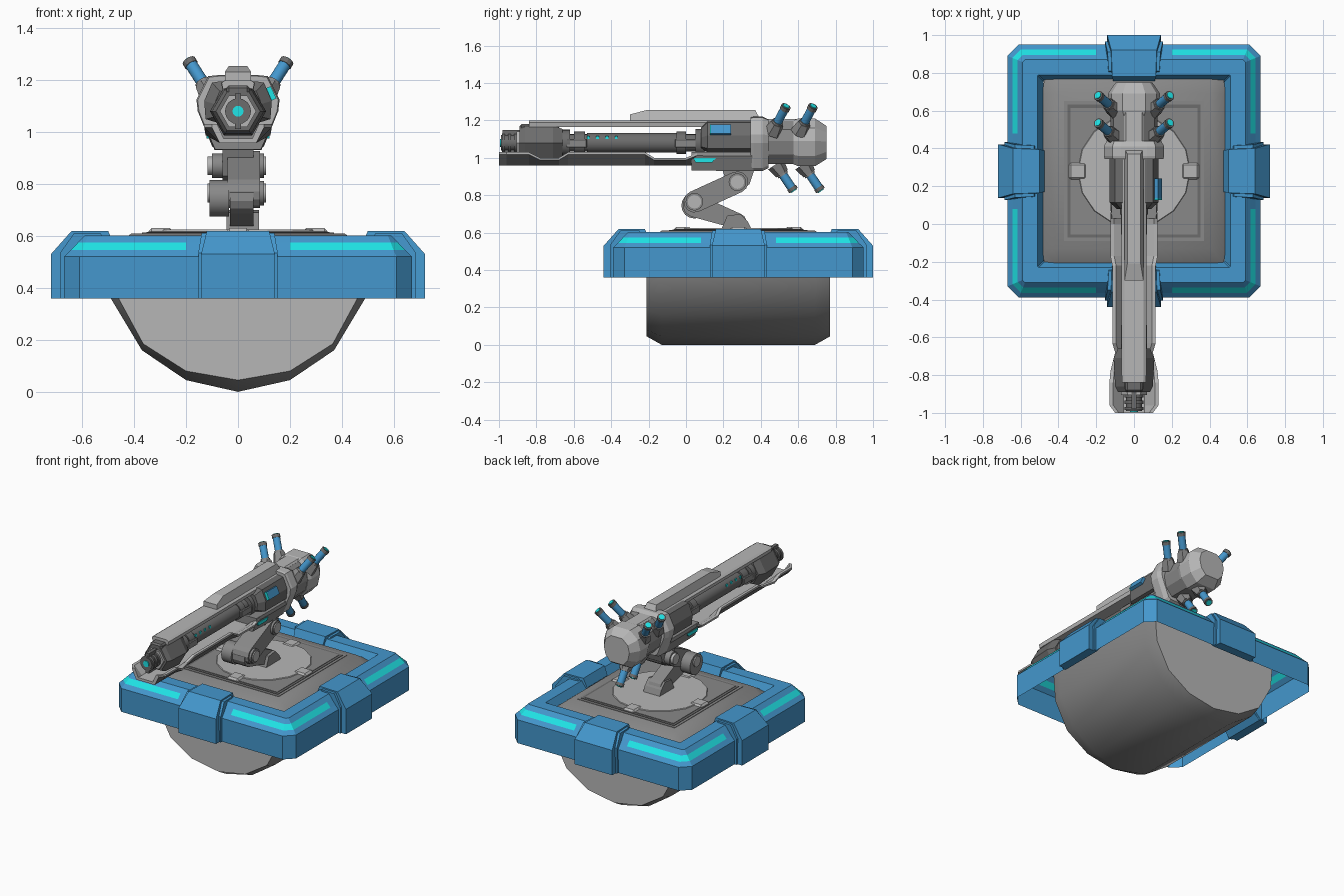
import bpy, bmesh, math
from mathutils import Vector, Matrix

if "Cube" in bpy.data.objects:
    bpy.data.objects.remove(bpy.data.objects["Cube"])


def material(name, r, g, b):
    m = bpy.data.materials.new(name)
    m.diffuse_color = (r, g, b, 1)
    m.use_nodes = True
    m.node_tree.nodes["Principled BSDF"].inputs["Base Color"].default_value = m.diffuse_color
    return m


LIGHT = material("light grey", 0.47, 0.47, 0.47)
MID = material("mid grey", 0.25, 0.25, 0.25)
DARK = material("dark grey", 0.15, 0.15, 0.15)
BLUE = material("blue", 0.058, 0.31, 0.61)
CYAN = material("glowing cyan", 0.015, 0.84, 0.86)
CY = 0.28  # y of the base centre


def finish(name, bm, mats, smooth=False):
    bmesh.ops.recalc_face_normals(bm, faces=bm.faces)
    me = bpy.data.meshes.new(name)
    bm.to_mesh(me)
    bm.free()
    for m in mats:
        me.materials.append(m)
    ob = bpy.data.objects.new(name, me)
    bpy.context.collection.objects.link(ob)
    if smooth:
        bpy.context.view_layer.objects.active = ob
        ob.select_set(True)
        bpy.ops.object.shade_smooth_by_angle(angle=math.radians(35))
        ob.select_set(False)
    return ob


def loft(name, rows, mats, rule=None, caps=True, closed=True, cap_mat=0, smooth=False):
    """Skin a list of equally long point rows; rule(row, segment) picks the material."""
    bm = bmesh.new()
    vs = [[bm.verts.new(p) for p in row] for row in rows]
    n = len(rows[0])
    for j in range(len(rows) - 1):
        for k in range(n if closed else n - 1):
            k2 = (k + 1) % n
            f = bm.faces.new((vs[j][k], vs[j][k2], vs[j + 1][k2], vs[j + 1][k]))
            f.material_index = rule(j, k) if rule else 0
    if caps:
        for row in (vs[0], vs[-1]):
            bm.faces.new(row).material_index = cap_mat
    return finish(name, bm, mats, smooth)


def sym(half):
    """Mirror a half section of (x, z) points, x >= 0."""
    return half + [(-x, z) for x, z in reversed(half) if x > 1e-6]


def along_y(name, half, stations, mats, zc=1.08, **kw):
    """Loft a mirrored section through (y, scale) stations around height zc."""
    s = sym(half)
    rows = [[(x * k, y, zc + (z - zc) * k) for x, z in s] for y, k in stations]
    return loft(name, rows, mats, **kw)


def prism(name, yz, x0, x1, mat):
    return loft(name, [[(x, y, z) for y, z in yz] for x in (x0, x1)], [mat])


def box(name, lo, hi, mat, bevel=0):
    bm = bmesh.new()
    bmesh.ops.create_cube(bm, size=1)
    for v in bm.verts:
        v.co = [(a + b) / 2 + c * (b - a) for a, b, c in zip(lo, hi, v.co)]
    if bevel:
        bmesh.ops.bevel(bm, geom=bm.edges[:], offset=bevel, segments=1, affect='EDGES')
    return finish(name, bm, [mat])


def cyl(name, p, q, r, mat, n=12, r2=None, smooth=False):
    p, q = Vector(p), Vector(q)
    d = q - p
    bm = bmesh.new()
    rot = d.to_track_quat('Z', 'Y').to_matrix().to_4x4()
    bmesh.ops.create_cone(bm, cap_ends=True, segments=n, radius1=r, radius2=r if r2 is None else r2,
                          depth=d.length, matrix=Matrix.Translation((p + q) / 2) @ rot)
    return finish(name, bm, [mat], smooth)


def capsule(a, b, ra, rb, n=6):
    """yz outline of a link between two pivots."""
    ang = math.atan2(b[1] - a[1], b[0] - a[0])
    pts = []
    for c, r, s in ((b, rb, -math.pi / 2), (a, ra, math.pi / 2)):
        for i in range(n + 1):
            t = ang + s + math.pi * i / n
            pts.append((c[0] + r * math.cos(t), c[1] + r * math.sin(t)))
    return pts


# --- Base: rounded hull ---
full = sym([(0, 0.0), (0.2, 0.045), (0.37, 0.16), (0.49, 0.36), (0.485, 0.55), (0.41, 0.61)])
end = sym([(0, 0.045), (0.2, 0.08), (0.365, 0.185), (0.46, 0.36), (0.475, 0.55), (0.41, 0.56)])
loft("hull", [[(x, y, z) for x, z in s] for y, s in
              ((-0.21, end), (-0.13, full), (0.69, full), (0.77, end))],
     [MID, LIGHT], cap_mat=1, smooth=True)

# --- Base: open blue rim with glowing strips on its slope ---
def rim_loop(o, z):
    h, c = 0.67 - o, max(0.06 - 0.586 * o, 0.005)
    pts = []
    for q in range(4):
        rot = Matrix.Rotation(q * math.pi / 2, 3, 'Z')
        for t in (-(h - c), -0.2, 0.2, h - c):
            pts.append(rot @ Vector((t, -h, z)) + Vector((0, CY, 0)))
    return pts


loft("rim", [rim_loop(o, z) for o, z in ((0, 0.36), (0, 0.52), (0.026, 0.545), (0.054, 0.575),
                                         (0.08, 0.602), (0.16, 0.602), (0.192, 0.545))],
     [BLUE, CYAN], rule=lambda j, k: int(j == 2 and k % 4 != 1), caps=False)

# --- Base: four clamps over the rim ---
clamp = [(0, 0.36, 0.142), (0, 0.53, 0.142), (0.08, 0.62, 0.12), (0.22, 0.62, 0.115),
         (0.245, 0.56, 0.11), (0.06, 0.36, 0.142)]
flange = [(0.035, 0.36, 0.153), (0.035, 0.535, 0.153), (0.09, 0.612, 0.14), (0.19, 0.612, 0.135),
          (0.22, 0.56, 0.13), (0.06, 0.36, 0.153)]
for q, side in enumerate(("front", "right", "back", "left")):
    rot = Matrix.Rotation(q * math.pi / 2, 3, 'Z')
    for part, prof in (("clamp", clamp), ("clamp_flange", flange)):
        loft(f"{side}_{part}", [[rot @ Vector((s * w, -0.72 + d, z)) + Vector((0, CY, 0)) for d, z, w in prof]
                                for s in (-1, 1)], [BLUE])
    # turntable lugs
    lug = box(f"{side}_lug", (-0.045, -0.345, 0.6), (0.045, -0.25, 0.63), LIGHT, 0.012)
    lug.matrix_world = Matrix.Translation((0, CY, 0)) @ rot.to_4x4()

# --- Deck panel and turntable ---
for i, (h, z, m) in enumerate(((0.37, 0.613, MID), (0.352, 0.616, DARK), (0.335, 0.619, MID))):
    box(f"deck_panel_{i}", (-h, CY - h, 0.6), (h, CY + h, z), m)
cyl("turntable", (0, CY, 0.6), (0, CY, 0.624), 0.31, LIGHT, 16, 0.295)

# --- Folding arm ---
prism("arm_foot", [(0.19, 0.62), (0.35, 0.62), (0.33, 0.66), (0.29, 0.7), (0.22, 0.69)], -0.045, 0.08, MID)
prism("lower_link", capsule((0.045, 0.745), (0.28, 0.66), 0.062, 0.042), -0.03, 0.06, MID)
prism("upper_link", capsule((0.045, 0.765), (0.275, 0.87), 0.058, 0.058), -0.04, 0.085, MID)
prism("gun_bracket", [(0.19, 0.95), (0.37, 0.95), (0.34, 0.86), (0.29, 0.815), (0.23, 0.83)], -0.06, 0.06, MID)
for nm, y, z in (("elbow", 0.045, 0.765), ("shoulder", 0.275, 0.87)):
    cyl(nm + "_pin", (-0.118, y, z), (0.108, y, z), 0.036, LIGHT, 16, smooth=True)
cyl("elbow_drum", (-0.11, 0.045, 0.745), (-0.035, 0.045, 0.745), 0.07, MID, 16, smooth=True)
cyl("elbow_hub", (-0.1, 0.045, 0.765), (0.1, 0.045, 0.765), 0.047, MID, 16, smooth=True)
cyl("shoulder_hub", (-0.1, 0.275, 0.87), (0.1, 0.275, 0.87), 0.047, MID, 16, smooth=True)

# --- Gun: rear housing, collar and receiver ---
oct_half = [(0.06, 1.21), (0.12, 1.16), (0.138, 1.09), (0.12, 1.01), (0.07, 0.955)]
along_y("rear_cap", oct_half, ((0.575, 0.92), (0.6, 1), (0.69, 1), (0.75, 0.7)), [LIGHT])
along_y("rear_core", oct_half, ((0.4, 0.9), (0.6, 0.9)), [MID])
collar = [(0.07, 1.22), (0.115, 1.215), (0.16, 1.125), (0.155, 1.08), (0.1, 0.945), (0.08, 0.93)]
along_y("housing_collar", collar, ((0.345, 0.97), (0.36, 1), (0.41, 1), (0.44, 0.9)), [LIGHT])
box("rear_spine", (-0.055, 0.4, 1.15), (0.055, 0.64, 1.207), LIGHT, 0.012)
along_y("receiver", [(0.07, 1.195), (0.1, 1.19), (0.13, 1.12), (0.125, 1.05), (0.06, 1.03)],
        ((0.08, 0.7), (0.115, 1), (0.35, 1)), [DARK])
along_y("receiver_belly", [(0.12, 1.03), (0.125, 1.01), (0.09, 0.93)],
        ((0.03, 0.98), (0.2, 1), (0.36, 1)), [MID])
for nm, y0, y1, m in (("blue_latch", 0.135, 0.24, BLUE), ("latch_light", 0.128, 0.135, CYAN)):
    latch = box(nm, (-0.024, y0, -0.026), (0.024, y1, 0.026), m)
    latch.matrix_world = Matrix.Translation((0.115, 0, 1.143)) @ Matrix.Rotation(math.radians(-25), 4, 'Y')
for s in (-1, 1):
    prism("belly_light", [(0.05, 0.975), (0.14, 0.975), (0.16, 0.998), (0.04, 0.998)],
          s * 0.112, s * 0.121, CYAN)

# --- Barrel with rings ---
def ring(name, y0, y1, r, mat, n=16, r2=None):
    return cyl(name, (0, y0, 1.08), (0, y1, 1.08), r, mat, n, r2, n > 8)


ring("barrel", -0.7, 0.12, 0.047, DARK)
ring("barrel_sleeve", -0.53, -0.05, 0.053, DARK)
for i, (y0, y1, r) in enumerate(((-0.66, -0.62, 0.07), (-0.6, -0.54, 0.06), (-0.05, 0.0, 0.06), (0.05, 0.1, 0.075))):
    ring(f"barrel_ring_{i}", y0, y1, r, DARK)
for s in (-1, 1):
    box("barrel_brace_front", (s * 0.06 - 0.008, -0.64, 1.055), (s * 0.06 + 0.008, -0.53, 1.1), MID, 0.004)
    box("barrel_brace_rear", (s * 0.06 - 0.008, -0.06, 1.055), (s * 0.06 + 0.008, 0.06, 1.1), MID, 0.004)
    for i in range(4):  # small glowing marks
        y = -0.53 + i * 0.05
        box("barrel_mark", (s * 0.046 - 0.004, y, 1.1), (s * 0.046 + 0.004, y + 0.015, 1.116), CYAN)

# --- Muzzle ---
def hexagon(r):
    return sym([(r / 2, 1.08 + r * 0.866), (r, 1.08), (r / 2, 1.08 - r * 0.866)])


loft("muzzle_shroud", [[(x, y, z) for x, z in hexagon(r)] for y, r in
                       ((-0.89, 0.085), (-0.86, 0.1), (-0.71, 0.108), (-0.66, 0.085))], [DARK])
loft("muzzle_face", [[(x, y, z) for x, z in hexagon(0.07)] for y in (-0.905, -0.88)], [LIGHT])
ring("nozzle", -0.99, -0.88, 0.042, DARK)
for i in range(3):
    ring(f"nozzle_ring_{i}", -0.985 + i * 0.033, -0.968 + i * 0.033, 0.05, DARK)
ring("muzzle_light", -0.995, -0.985, 0.021, CYAN)
for s in (-1, 1):
    z = 1.08 + s * 0.05
    box("nozzle_fin", (-0.012, -0.98, z - 0.018), (0.012, -0.88, z + 0.018), DARK)

# --- Lower guard: dark trough with a light jogged rim ---
rows = []
for y, w, zt in ((-1.0, 0.1, 1.03), (-0.96, 0.13, 1.03), (-0.84, 0.13, 1.03), (-0.78, 0.125, 1.0),
                 (-0.68, 0.1, 1.0), (-0.63, 0.115, 1.03), (-0.22, 0.115, 1.03), (-0.17, 0.125, 1.0),
                 (0.0, 0.125, 1.0), (0.06, 0.125, 1.025)):
    rows.append([(x, y, z) for x, z in sym([(0.055, 0.975), (w - 0.02, zt), (w, zt), (w, zt - 0.012), (0.07, 0.958)])])
loft("lower_guard", rows, [LIGHT, DARK], rule=lambda j, k: int(k in (3, 4, 5)))

# --- Upper rails ---
along_y("upper_rail", [(0.05, 1.2), (0.065, 1.19), (0.06, 1.165)], ((-0.84, 0.97), (-0.8, 1), (0.37, 1)),
        [LIGHT], zc=1.18)
box("rail_saddle", (-0.045, -0.89, 1.13), (0.045, -0.68, 1.18), DARK, 0.01)
fin = [(-0.3, 1.2), (-0.3, 1.232), (-0.21, 1.255), (0.37, 1.255), (0.4, 1.2)]
loft("top_fin", [[(s * (0.035 if z > 1.25 else 0.05), y, z) for y, z in fin] for s in (-1, 1)], [LIGHT])

# --- Six power cells around the rear housing ---
for y in (0.46, 0.605):
    for nm, x, dy, z, tip in (("left", -0.1, 0, 1.135, (-0.19, 0.075, 1.275)),
                              ("right", 0.1, 0, 1.135, (0.19, 0.075, 1.275)),
                              ("bottom", 0, 0.02, 0.965, (0, 0.115, 0.825))):
        a = Vector((x, y + dy, z))
        b = Vector((tip[0], y + tip[1], tip[2]))
        cyl(nm + "_cell_mount", a, a.lerp(b, 0.36), 0.05, MID, 6, 0.036)
        cyl(nm + "_cell_collar", a.lerp(b, 0.3), a.lerp(b, 0.42), 0.03, MID, 12)
        cyl(nm + "_cell", a.lerp(b, 0.3), a.lerp(b, 0.9), 0.024, BLUE, 12, smooth=True)
        cyl(nm + "_cell_cap", a.lerp(b, 0.88), b, 0.027, DARK, 12)
        cyl(nm + "_cell_tip", b, a.lerp(b, 1.025), 0.018, CYAN, 12)
